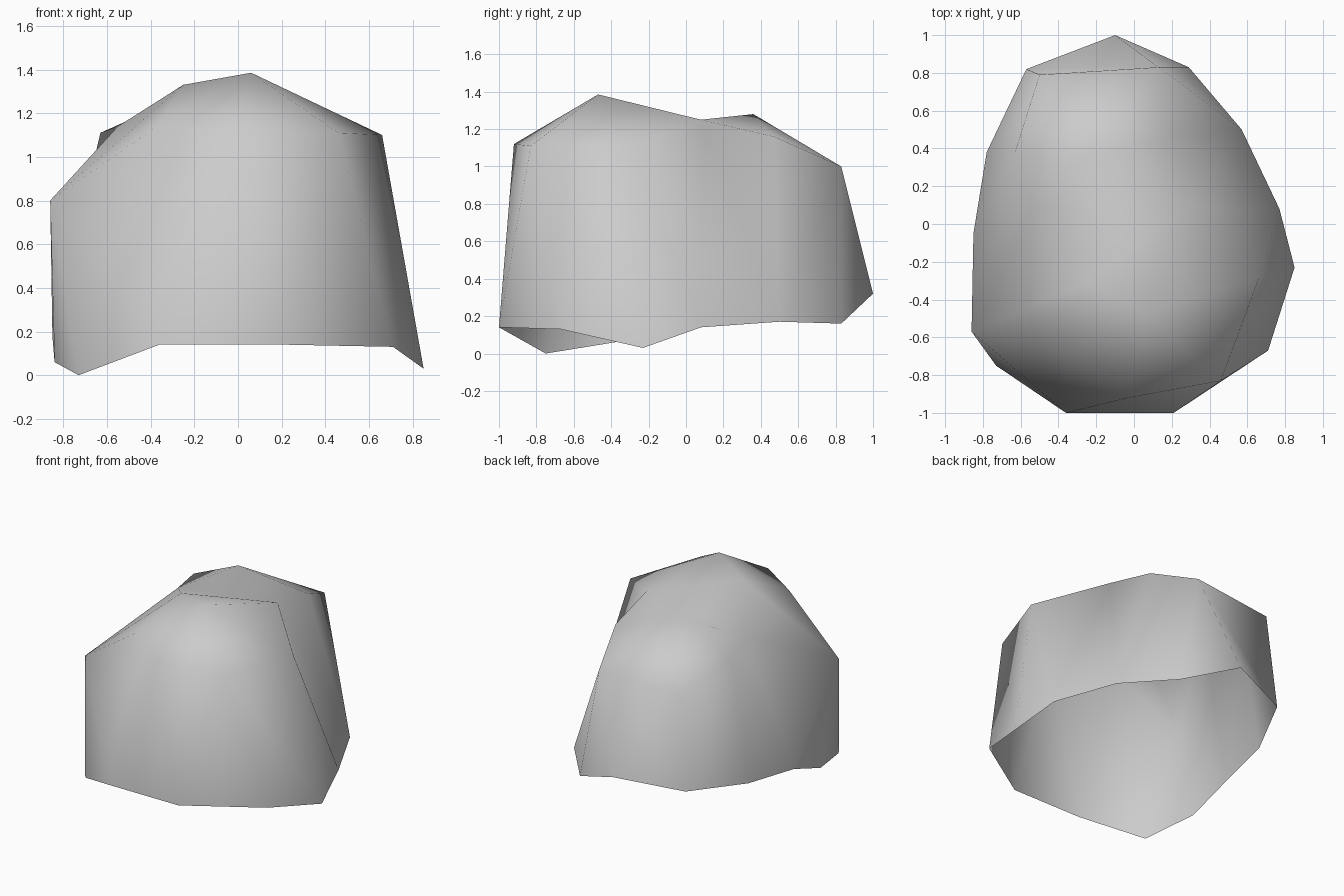
import bpy
import bmesh

default_cube = bpy.data.objects.get("Cube")
if default_cube:
    bpy.data.objects.remove(default_cube, do_unlink=True)

# Upper corners of the wall, counter-clockwise from the front left
CROWN = {
    "front_left": (.46, -.83, 1.11),
    "side_left": (.66, -.29, 1.10),
    "dip": (.27, .08, 1.25),
    "shoulder": (.25, .47, 1.16),
    "back_left": (.13, .83, 1.0),
    "back_right": (-.5, .79, .96),
    "notch": (-.63, .38, 1.11),
    "side_right": (-.55, .08, 1.14),
    "low_corner": (-.86, -.57, .8),
    "front_right": (-.37, -.68, 1.14),
    "front_middle": (-.03, -.92, 1.12),
}

# Open lower rim, each corner joined to one crown corner
RIM = [
    ((.71, -.67, .13), "front_left"),
    ((.85, -.23, .03), "side_left"),
    ((.77, .08, .14), "dip"),
    ((.57, .5, .17), "back_left"),
    ((.29, .83, .16), "back_left"),
    ((-.1, 1, .32), "back_left"),
    ((-.57, .82, .27), "back_right"),
    ((-.78, .38, .22), "notch"),
    ((-.85, -.05, .18), "low_corner"),
    ((-.84, -.38, .06), "low_corner"),
    ((-.73, -.75, 0), "low_corner"),
    ((-.36, -1, .14), "front_middle"),
    ((.21, -1, .14), "front_left"),
]

# Summit points inside the crown
SUMMIT = {
    "peak": (.06, -.47, 1.385),
    "ridge": (-.25, -.31, 1.33),
    "hump": (-.25, .36, 1.28),
}

bm = bmesh.new()
corner = {name: bm.verts.new(co) for name, co in {**CROWN, **SUMMIT}.items()}
rim = [bm.verts.new(co) for co, link in RIM]
order = list(CROWN)


def fan(centre, names):
    """Triangles from one roof point to a chain of corners."""
    for first, second in zip(names, names[1:]):
        bm.faces.new((corner[centre], corner[first], corner[second]))


# Wall: zip the rim to the crown with triangles
for i, (position, link) in enumerate(RIM):
    j = (i + 1) % len(RIM)
    step = order.index(link)
    goal = order.index(RIM[j][1])
    bm.faces.new((rim[i], rim[j], corner[order[step]]))
    while step != goal:
        following = (step + 1) % len(order)
        bm.faces.new((rim[j], corner[order[following]], corner[order[step]]))
        step = following

# Roof: fans around the summit points, with a valley from dip to side_right
fan("peak", ["front_right", "front_middle", "front_left", "side_left",
             "dip", "ridge", "front_right"])
fan("hump", ["dip", "shoulder", "back_left", "back_right", "notch",
             "side_right", "dip"])
fan("ridge", ["dip", "side_right", "low_corner", "front_right"])

mesh = bpy.data.meshes.new("rock_shell")
bm.normal_update()
bm.to_mesh(mesh)
bm.free()
mesh.polygons.foreach_set("use_smooth", [True] * len(mesh.polygons))

# Plain grey stone
stone = bpy.data.materials.new("light_grey_stone")
stone.use_nodes = True
grey = (.6, .6, .6, 1)
stone.diffuse_color = grey
stone.node_tree.nodes["Principled BSDF"].inputs["Base Color"].default_value = grey
mesh.materials.append(stone)

rock = bpy.data.objects.new("rock_shell", mesh)
bpy.context.collection.objects.link(rock)
